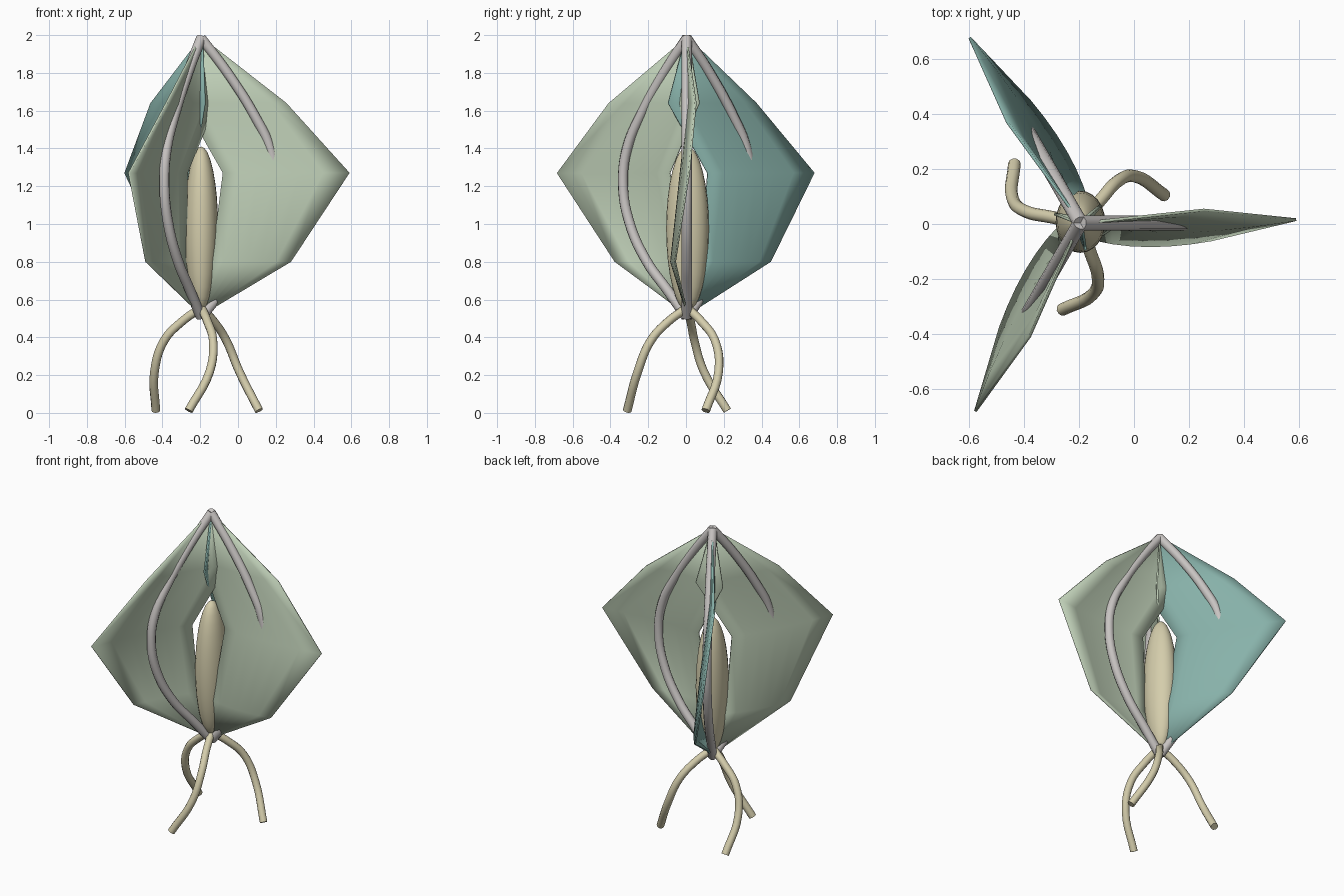
import bpy, math
from mathutils import Matrix, Vector

if "Cube" in bpy.data.objects:
    bpy.data.objects.remove(bpy.data.objects["Cube"])

AXIS = Vector((-0.195, 0.004, 0))


def material(name, rgb):
    m = bpy.data.materials.new(name)
    m.diffuse_color = (*rgb, 1)
    m.use_nodes = True
    m.node_tree.nodes["Principled BSDF"].inputs["Base Color"].default_value = m.diffuse_color
    return m


GREEN = material("pale_green", (0.515, 0.617, 0.468))
TEAL = material("teal", (0.246, 0.445, 0.402))
GRAY = material("warm_gray", (0.578, 0.552, 0.539))
BEIGE = material("beige", (0.660, 0.610, 0.410))


def activate(ob):
    bpy.ops.object.select_all(action='DESELECT')
    ob.select_set(True)
    bpy.context.view_layer.objects.active = ob


def place(ob, mat, turn):
    # stand the part on the shared axis, turned to its third of the circle
    ob.data.materials.clear()
    ob.data.materials.append(mat)
    ob.matrix_world = Matrix.Translation(AXIS) @ Matrix.Rotation(turn, 4, 'Z')
    activate(ob)
    bpy.ops.object.shade_smooth_by_angle(angle=math.radians(50))


def tube(name, points, radius, mat, turn):
    cu = bpy.data.curves.new(name, 'CURVE')
    cu.dimensions = '3D'
    cu.bevel_depth = radius
    cu.bevel_resolution = 3
    cu.resolution_u = 5
    cu.use_fill_caps = True
    sp = cu.splines.new('BEZIER')
    sp.bezier_points.add(len(points) - 1)
    for bp, p in zip(sp.bezier_points, points):
        bp.co = p
        bp.handle_left_type = bp.handle_right_type = 'AUTO'
    ob = bpy.data.objects.new(name, cu)
    bpy.context.collection.objects.link(ob)
    activate(ob)
    bpy.ops.object.convert(target='MESH')
    place(bpy.context.object, mat, turn)


# fin rows: height, then (distance from axis, sideways offset) at inner, middle, outer
FIN_ROWS = [
    (1.975, (-0.012, 0.0), (0.004, 0.0), (0.02, 0.0)),
    (1.64, (-0.095, 0.033), (0.19, 0.008), (0.45, 0.047)),
    (1.27, (0.115, -0.02), (0.40, -0.03), (0.785, 0.012)),
    (0.80, (0.055, -0.06), (0.25, -0.083), (0.475, -0.062)),
    (0.53, (-0.01, 0.0), (0.004, 0.0), (0.02, 0.0)),
]
COLS = 7


def fin(name, mat, turn):
    verts, faces = [], []
    for z, *ctrl in FIN_ROWS:
        a, m, b = (Vector(c) for c in ctrl)
        for i in range(COLS):
            t = i / (COLS - 1)
            # parabola through the three points of the row
            p = a * (2*t - 1) * (t - 1) + m * 4*t * (1 - t) + b * t * (2*t - 1)
            verts.append((p.x, p.y, z))
    for r in range(len(FIN_ROWS) - 1):
        for c in range(COLS - 1):
            k = r * COLS + c
            faces.append((k, k + COLS, k + COLS + 1, k + 1))
    me = bpy.data.meshes.new(name)
    me.from_pydata(verts, [], faces)
    ob = bpy.data.objects.new(name, me)
    bpy.context.collection.objects.link(ob)
    place(ob, mat, turn)
    solid = ob.modifiers.new("thickness", 'SOLIDIFY')
    solid.thickness = 0.01
    solid.offset = 0
    # keep the thickness before the smoothing
    bpy.ops.object.modifier_move_to_index(modifier=solid.name, index=0)


RIB = [(0, 0, 1.985), (0.14, 0, 1.80), (0.285, 0, 1.57), (0.365, 0, 1.40),
       (0.39, 0, 1.22), (0.355, 0, 1.02), (0.25, 0, 0.81), (0.11, 0, 0.64),
       (0.005, 0, 0.51)]
LEG = [(-0.01, 0, 0.55), (-0.10, 0.02, 0.485), (-0.195, 0.04, 0.385),
       (-0.247, 0.09, 0.22), (-0.24, 0.215, 0.012)]

# three fins, ribs and legs around the axis
for n, fin_mat in enumerate((GREEN, TEAL, GREEN), 1):
    turn = math.radians(120 * (n - 1))
    fin(f"fin_{n}", fin_mat, turn)
    tube(f"rib_{n}", RIB, 0.027, GRAY, turn)
    tube(f"leg_{n}", LEG, 0.023, BEIGE, turn)

# central pod
bpy.ops.mesh.primitive_uv_sphere_add(segments=24, ring_count=16, radius=1)
pod = bpy.context.object
pod.name = "pod"
pod.data.transform(Matrix.Translation((0, 0.004, 0.975)) @ Matrix.Diagonal((0.09, 0.113, 0.435, 1)))
place(pod, BEIGE, 0)
